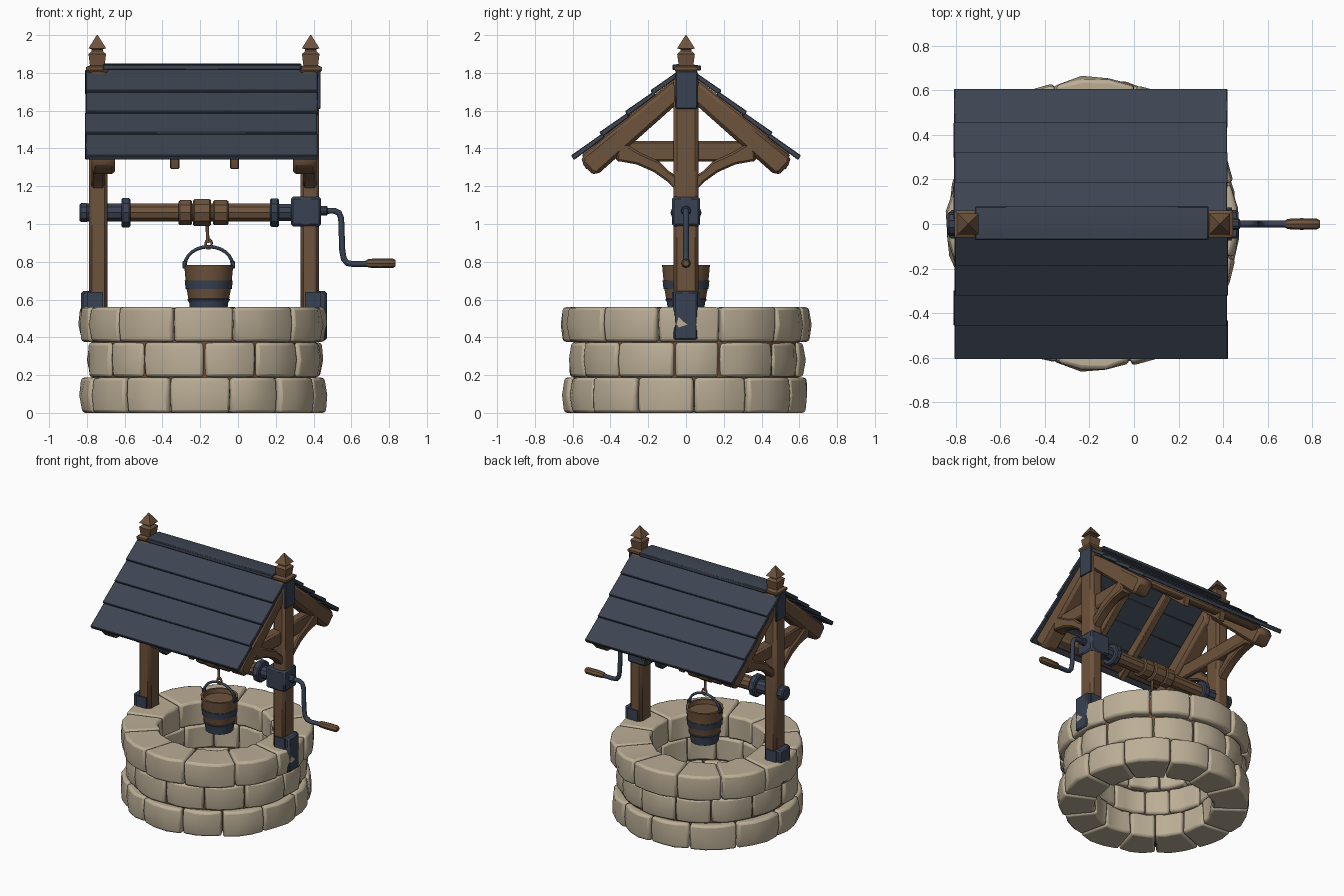
import bpy, bmesh, math, random
from mathutils import Vector, Matrix

if "Cube" in bpy.data.objects:
    bpy.data.objects.remove(bpy.data.objects["Cube"])
random.seed(4)
C = -0.18  # x of the well axis


def mat(name, r, g, b):
    m = bpy.data.materials.new(name)
    m.diffuse_color = (r, g, b, 1)
    m.use_nodes = True
    m.node_tree.nodes["Principled BSDF"].inputs["Base Color"].default_value = m.diffuse_color
    return m


STONE = mat("pale stone", .50, .425, .305)
WOOD = mat("brown wood", .155, .086, .045)
METAL = mat("blue iron", .040, .053, .085)
SLATE = mat("dark roof board", .046, .058, .082)


def finish(name, bm, mats, bevel=0, seg=1, angle=35):
    bmesh.ops.recalc_face_normals(bm, faces=bm.faces)
    me = bpy.data.meshes.new(name)
    bm.to_mesh(me)
    bm.free()
    ob = bpy.data.objects.new(name, me)
    bpy.context.collection.objects.link(ob)
    for m in (mats if isinstance(mats, list) else [mats]):
        me.materials.append(m)
    if bevel:
        b = ob.modifiers.new("bevel", 'BEVEL')
        b.width, b.segments, b.limit_method = bevel, seg, 'ANGLE'
        b.angle_limit = math.radians(40)
    bpy.ops.object.select_all(action='DESELECT')
    ob.select_set(True)
    bpy.context.view_layer.objects.active = ob
    bpy.ops.object.shade_smooth_by_angle(angle=math.radians(angle))
    return ob


def prism(name, pts, x0, x1, m, bevel=0.0):
    """Extrude a (y, z) profile along x."""
    bm = bmesh.new()
    a = [bm.verts.new((x0, y, z)) for y, z in pts]
    b = [bm.verts.new((x1, y, z)) for y, z in pts]
    n = len(pts)
    bm.faces.new(a)
    bm.faces.new(b[::-1])
    for i in range(n):
        bm.faces.new((a[i], a[(i + 1) % n], b[(i + 1) % n], b[i]))
    return finish(name, bm, m, bevel)


def box(name, x0, x1, y0, y1, z0, z1, m, bevel=0.0):
    return prism(name, [(y0, z0), (y1, z0), (y1, z1), (y0, z1)], x0, x1, m, bevel)


def lathe(name, prof, n, loc, mats, along_x=False, turn=0, rule=None, closed=False, angle=35):
    """Spin (radius, height) points about z, or about x."""
    bm = bmesh.new()
    rings = [[bm.verts.new((r * math.cos(turn + i * math.tau / n), r * math.sin(turn + i * math.tau / n), h))
              for i in range(n)] for r, h in prof]
    pairs = list(zip(rings, rings[1:])) + ([(rings[-1], rings[0])] if closed else [])
    for k, (a, b) in enumerate(pairs):
        for i in range(n):
            f = bm.faces.new((a[i], a[(i + 1) % n], b[(i + 1) % n], b[i]))
            f.material_index = rule(k) if rule else 0
    if not closed:
        bm.faces.new(rings[0])
        bm.faces.new(rings[-1])
    if along_x:
        bmesh.ops.transform(bm, matrix=Matrix.Rotation(math.pi / 2, 4, 'Y'), verts=bm.verts)
    bmesh.ops.translate(bm, vec=Vector(loc), verts=bm.verts)
    return finish(name, bm, mats, angle=angle)


def drum(name, x0, x1, r, m, z=1.06, n=10):
    c = min(.008, r * .2)
    return lathe(name, [(r - c, x0), (r, x0 + c), (r, x1 - c), (r - c, x1)], n, (0, 0, z), m,
                 True, math.pi / n)


def tube(name, pts, r, m):
    cu = bpy.data.curves.new(name, 'CURVE')
    cu.dimensions, cu.bevel_depth, cu.bevel_resolution, cu.use_fill_caps = '3D', r, 2, True
    s = cu.splines.new('POLY')
    s.points.add(len(pts) - 1)
    for p, q in zip(s.points, pts):
        p.co = (*q, 1)
    cu.materials.append(m)
    ob = bpy.data.objects.new(name, cu)
    bpy.context.collection.objects.link(ob)
    bpy.ops.object.select_all(action='DESELECT')
    ob.select_set(True)
    bpy.context.view_layer.objects.active = ob
    bpy.ops.object.convert(target='MESH')
    bpy.ops.object.shade_smooth_by_angle(angle=math.radians(50))


def stone(name, a0, a1, r0, r1, z0, z1):
    """One curved wall block with uneven faces."""
    bm = bmesh.new()
    secs, n = [], 3
    j = lambda s: random.uniform(-s, s)
    dr = j(.009)
    for i in range(n + 1):
        a = a0 + (a1 - a0) * i / n
        bulge = .007 if 0 < i < n else -.006
        zm = (z0 + z1) / 2
        loop = [(r0 + j(.012), z0), (r1 + dr + bulge - .012 + j(.006), z0),
                (r1 + dr + bulge + j(.006), zm), (r1 + dr + bulge - .010 + j(.006), z1),
                (r0 + j(.012), z1 - abs(j(.012)))]
        secs.append([bm.verts.new((C + r * math.cos(a), r * math.sin(a), z)) for r, z in loop])
    for s, t in zip(secs, secs[1:]):
        for k in range(5):
            bm.faces.new((s[k], s[(k + 1) % 5], t[(k + 1) % 5], t[k]))
    bm.faces.new(secs[0])
    bm.faces.new(secs[-1])
    finish(name, bm, STONE, .016, 2, 50)


# Stone wall: three staggered courses
for c, (z0, z1, ri, ro, off) in enumerate([(0, .187, .40, .645, .1), (.19, .373, .41, .62, .33),
                                           (.376, .56, .39, .655, -.24)]):
    n = 13 if c < 2 else 12
    cuts = [off + (i + random.uniform(-.12, .12)) * math.tau / n for i in range(n)]
    cuts.append(cuts[0] + math.tau)
    for i in range(n):
        stone(f"wall_stone_{c}_{i}", cuts[i] + .006, cuts[i + 1] - .006, ri, ro, z0, z1)
lathe("wall_mortar", [(.435, .03), (.595, .03), (.595, .52), (.435, .52)], 32, (C, 0, 0), WOOD, closed=True)

# Posts with iron fittings, finials and roof frame, one set per end
for side, s in (("left", -1), ("right", 1)):
    X = lambda d: C + s * d
    box(side + "_post", X(.51), X(.61), -.065, .065, .40, 1.81, WOOD, .018)
    box(side + "_post_foot_strap", X(.59), X(.65), -.065, .062, .385, .645, METAL, .01)
    for y in (-.068, .068):
        box(side + "_foot_strap_cheek", X(.535), X(.62), y - .005, y + .005, .5, .64, METAL)
    box(side + "_post_top_plate", X(.60), X(.617), -.055, .06, 1.61, 1.81, METAL, .004)
    lathe(side + "_finial", [(.06, 1.79), (.085, 1.815), (.085, 1.83), (.055, 1.84), (.066, 1.90),
                             (.042, 1.915), (.042, 1.925), (.066, 1.93), (.035, 1.965), (.004, 2.0)],
          4, (X(.565), 0, 0), WOOD, turn=math.pi / 4, angle=20)
    box(side + "_tie_beam", X(.50), X(.58), -.37, .37, 1.33, 1.44, WOOD, .012)
    for m in (-1, 1):
        M = lambda pts: [(m * y, z) for y, z in pts]
        prism(side + "_rafter", M([(.02, 1.79), (.02, 1.66), (.47, 1.26), (.50, 1.268), (.555, 1.325),
                                   (.55, 1.36)]), X(.47), X(.595), WOOD, .02)
        prism(side + "_brace", M([(.05, 1.175), (.10, 1.225), (.17, 1.275), (.26, 1.315), (.37, 1.335),
                                  (.35, 1.44), (.24, 1.375), (.14, 1.33), (.09, 1.28), (.05, 1.255)]),
              X(.525), X(.595), WOOD, .01)

# Roof boards, purlins and thin battens, mirrored front to back
surf = lambda y: 1.833 - .82 * y
edges = [.03, .185, .32, .455, .605]
for m in (-1, 1):
    for i in range(4):
        a, b = max(edges[i] - .025, .02), edges[i + 1]
        j = random.uniform(-.005, .005)
        prism(f"roof_board_{i}", [(m * y, z) for y, z in
              [(a, surf(a) - .02), (b - .012, surf(b) + .002), (b + .004, surf(b) + .026), (a + .012, surf(a) + .0)]],
              C - .627 + j, C + .602 + j, SLATE, .004)
    prism("eave_purlin", [(m * y, surf(y) - d) for y, d in
                          [(.45, .02), (.55, .01), (.55, .03), (.52, .065), (.46, .09)]],
          C - .5, C + .5, WOOD, .01)
    for x in (-.335, -.018):
        prism("thin_batten", [(m * y, surf(y) - d) for y, d in
                              [(.02, .015), (.545, .005), (.545, .05), (.53, .11), (.02, .09)]],
              x - .024, x + .024, WOOD, .005)
prism("ridge_cap", [(-.072, 1.815), (.08, 1.812), (.08, 1.838), (0, 1.85), (-.072, 1.844)],
      C - .535, C + .515, SLATE, .005)

# Windlass
drum("axle", -.58, .19, .050, WOOD)
for x0, x1, r in ((-.315, -.243, .07), (-.238, -.142, .075), (-.132, -.05, .07)):
    drum("rope_coil", x0, x1, r, WOOD)
drum("left_axle_end", -.838, -.60, .050, METAL)
drum("left_axle_cap", -.838, -.795, .053, METAL)
drum("left_collar", -.618, -.57, .082, METAL)
drum("right_collar", .17, .217, .080, METAL)
drum("right_sleeve", .21, .29, .047, METAL)
box("right_bearing_box", .28, .44, -.075, .075, .988, 1.145, METAL, .012)

# Crank
drum("crank_hub", .435, .475, .026, METAL, 1.07)
tube("crank_arm", [(.44, 0, 1.07), (.51, 0, 1.07), (.535, 0, 1.058), (.546, 0, 1.03), (.552, 0, .86),
                   (.56, 0, .815), (.578, 0, .793), (.61, 0, .788), (.70, 0, .79)], .016, METAL)
lathe("crank_handle", [(.016, .68), (.023, .69), (.026, .75), (.025, .82), (.016, .835)], 8, (0, 0, .792), WOOD, True)

# Bucket with iron hoops, handle and rope
B = -.155
lathe("bucket", [(.097, .53), (.104, .59), (.108, .59), (.113, .60), (.108, .605), (.117, .655), (.122, .655),
                 (.127, .70), (.122, .70), (.13, .782), (.113, .782), (.11, .75)],
      14, (B, 0, 0), [WOOD, METAL], rule=lambda k: 1 if k in (0, 1, 2, 3, 5, 6, 7) else 0)
tube("bucket_handle", [(B + .125 * math.cos(t), 0, .785 + .095 * math.sin(t))
                       for t in [i * math.pi / 12 for i in range(13)]], .009, METAL)
for s in (-1, 1):
    box("handle_lug", B + s * .118, B + s * .138, -.014, .014, .765, .805, METAL, .003)
tube("rope", [(B - .008, 0, 1.0), (B - .005, 0, .9)], .009, WOOD)
tube("rope_hook", [(B + .017 * math.cos(t), 0, .893 + .024 * math.sin(t))
                   for t in [i * math.tau / 10 for i in range(11)]], .007, WOOD)
